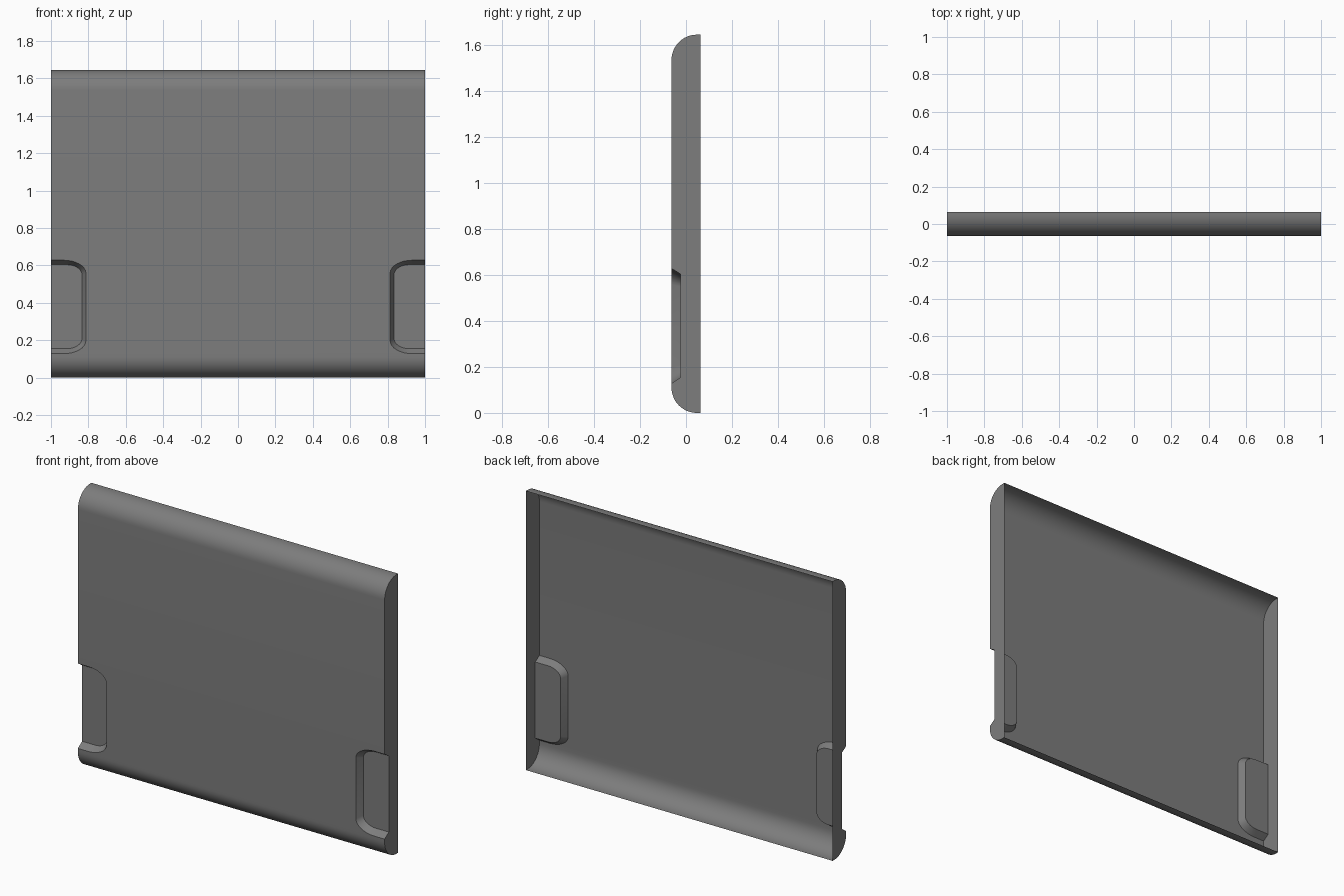
import bpy
import bmesh
from math import sin, cos, pi, radians

if "Cube" in bpy.data.objects:
    bpy.data.objects.remove(bpy.data.objects["Cube"])

HEIGHT, HALF_W = 1.645, 1.0
FRONT, BACK, FLOOR = -0.063, 0.063, -0.024
ROLL = 0.11          # radius of the rolled top and bottom edges
STEPS = 12

grey = bpy.data.materials.new("dark grey")
grey.use_nodes = True
colour = (0.205, 0.205, 0.205, 1)
grey.diffuse_color = colour
grey.node_tree.nodes["Principled BSDF"].inputs["Base Color"].default_value = colour


def notch(side, x_in, low, high, rx, rz):
    """Rounded outline of a side recess, from its low outer end to its high one."""
    arc = [i / 8 * pi / 2 for i in range(9)]
    pts = [(HALF_W, low)]
    pts += [(x_in + rx * (1 - sin(a)), low + rz * (1 - cos(a))) for a in arc]
    pts += [(x_in + rx * (1 - cos(a)), high - rz * (1 - sin(a))) for a in arc]
    pts += [(HALF_W, high)]
    return [(side * x, z) for x, z in pts]


bm = bmesh.new()


def face(points):
    return bm.faces.new([bm.verts.new(p) for p in points])


def at_depth(outline, y):
    return [(x, y, z) for x, z in outline]


# Rolled edges: quarter round from the front sheet, then a short flat to the back
bottom = [(FRONT + ROLL * (1 - cos(a)), ROLL * (1 - sin(a)))
          for a in (i / STEPS * pi / 2 for i in range(STEPS + 1))] + [(BACK, 0)]
top = [(y, HEIGHT - z) for y, z in bottom]
for edge in (bottom, top):
    for (y0, z0), (y1, z1) in zip(edge, edge[1:]):
        face([(-HALF_W, y0, z0), (HALF_W, y0, z0),
              (HALF_W, y1, z1), (-HALF_W, y1, z1)])

# Side recesses: sloping walls, flat floor, and the notched end caps
rims = {}
for side in (-1, 1):
    rim = at_depth(notch(side, 0.813, 0.128, 0.628, 0.12, 0.07), FRONT)
    base = at_depth(notch(side, 0.834, 0.155, 0.604, 0.08, 0.055), FLOOR)
    rims[side] = rim
    for i in range(len(rim) - 1):
        face([rim[i], rim[i + 1], base[i + 1], base[i]])
    face(base)
    x = side * HALF_W
    face([(x, y, z) for y, z in reversed(bottom)]
         + [rim[0], base[0], base[-1], rim[-1]]
         + [(x, y, z) for y, z in top])

# Front sheet with the recess openings left out
face([(-HALF_W, FRONT, ROLL), (HALF_W, FRONT, ROLL)] + rims[1]
     + [(HALF_W, FRONT, HEIGHT - ROLL), (-HALF_W, FRONT, HEIGHT - ROLL)]
     + rims[-1][::-1])

bmesh.ops.remove_doubles(bm, verts=bm.verts, dist=0.0002)
bmesh.ops.recalc_face_normals(bm, faces=bm.faces)
sheet = max(bm.faces, key=lambda f: f.calc_area())
if sheet.normal.y > 0:
    bmesh.ops.reverse_faces(bm, faces=bm.faces)

mesh = bpy.data.meshes.new("panel_shell")
bm.to_mesh(mesh)
bm.free()
mesh.materials.append(grey)
panel = bpy.data.objects.new("panel_shell", mesh)
bpy.context.collection.objects.link(panel)

bpy.ops.object.select_all(action="DESELECT")
panel.select_set(True)
bpy.context.view_layer.objects.active = panel
bpy.ops.object.shade_smooth_by_angle(angle=radians(30))
